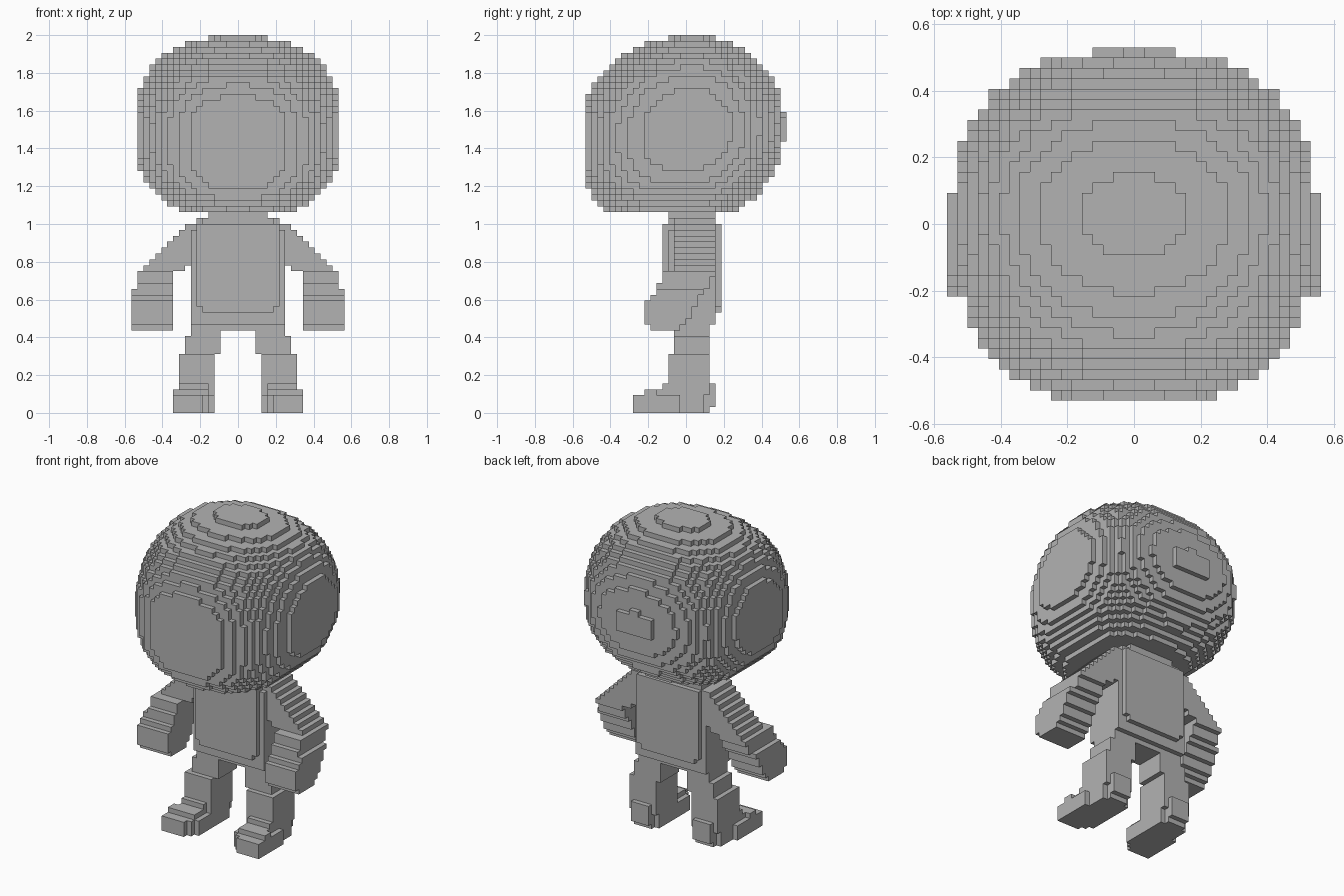
import bpy
import bmesh
import math
from mathutils import Vector

VOXEL = 1 / 32
HALF_X, HALF_Y, HEIGHT = 18, 17, 64

if "Cube" in bpy.data.objects:
    bpy.data.objects.remove(bpy.data.objects["Cube"], do_unlink=True)

grey = bpy.data.materials.new("plain grey")
grey.use_nodes = True
grey.diffuse_color = (0.45, 0.45, 0.45, 1)
grey.node_tree.nodes["Principled BSDF"].inputs["Base Color"].default_value = grey.diffuse_color


def within(v, low, high):
    return low < v < high


def oval(u, v, power):
    """Rounded-square test for offsets scaled to a unit radius."""
    return abs(u) ** power + abs(v) ** power < 1


# Shape rules: each tells whether a block centre lies inside the part

def head(x, y, z):
    """Rounded box with a full chin and a softer crown and nape."""
    if not within(z, 1.06, 2.0):
        return False
    front, low = y < 0.03, z < 1.5
    v = abs(y - 0.03) / (0.585 if front else 0.49)
    w = abs(z - 1.5) / (0.48 if low else 0.495)
    if front:
        power = 3.75 if low else 2.0
    else:
        power = 2.05 if low else 2.15
    profile = (v ** power + w ** power) ** (1 / power)
    return profile ** 2.5 + (abs(x) / 0.545) ** 2.5 < 1


def head_bump(x, y, z):
    """Small raised patch on the back of the head."""
    return within(y, 0.4, 0.53) and oval(x / 0.14, (z - 1.5) / 0.07, 3)


def neck(x, y, z):
    half = 0.16 if z > 1.03 else 0.19
    return within(z, 1.0, 1.07) and abs(x) < half and within(y, -0.095, 0.157)


def torso(x, y, z):
    """Broad chest and back panels around a slightly wider core."""
    panel = (within(y, -0.126, 0.188) and within(z, 0.53, 1.0)
             and abs(x) < min(0.22, 0.16 + (z - 0.53), 0.19 + (1.0 - z)))
    core = (within(y, -0.095, 0.157) and within(z, 0.47, 1.0)
            and abs(x) < min(0.25, 0.2 + (1.0 - z)))
    hips = within(y, -0.064, 0.126) and within(z, 0.435, 0.53) and abs(x) < 0.25
    return panel or core or hips


def arm(x, y, z):
    """Sloping sleeve ending in a square, forward-reaching hand."""
    if not within(z, 0.435, 1.02):
        return False
    outer = 0.563 if z < 0.66 else min(0.532, 0.25 + (1.0 - z) * 1.12)
    inner = 0.344 - max(0, z - 0.72) * 1.1
    if not within(x, inner, outer):
        return False
    # Bent side profile: upright shoulder, then a forward swing to the hand
    if z > 0.75:
        return within(y, -0.064, 0.157)
    start, end = Vector((0.045, 0.78)), Vector((-0.105, 0.53))
    point, axis = Vector((y, z)), end - start
    t = max(0, min(1, (point - start).dot(axis) / axis.length_squared))
    return (point - start - axis * t).length < 0.112


def leg(x, y, z):
    """Straight thigh over a wider shin."""
    if within(z, 0.31, 0.45):
        outer = 0.25 if z > 0.4 else 0.282
        return within(x, 0.093, outer) and within(y, -0.064, 0.126)
    if within(z, 0.09, 0.32):
        return oval((x - 0.215) / 0.104, (y - 0.017) / 0.118, 3.5)
    return False


def foot(x, y, z):
    """Flared toe with a raised instep and a heel block."""
    middle = 0.222 - 0.13 * y
    half = 0.102 - 0.05 * y
    toe = -0.282 if z < 0.095 else -0.22 if z < 0.125 else -0.126
    # Narrow the ends so that the sole has cut corners
    half -= max(0, -0.2 - y) * 0.6 + max(0, y - 0.06) * 0.6
    if z > 0.095:
        half -= 0.025
    sole = z < 0.157 and within(y, toe, 0.126) and abs(x - middle) < half
    heel = within(z, 0.03, 0.157) and within(y, 0.1, 0.157) and within(x, 0.155, 0.28)
    return sole or heel


def mirrored(rule):
    return lambda x, y, z: rule(-x, y, z)


PARTS = {"head": head, "head_back_bump": head_bump, "neck": neck, "torso": torso}
for name, rule in (("arm", arm), ("leg", leg), ("foot", foot)):
    PARTS["left_" + name] = rule
    PARTS["right_" + name] = mirrored(rule)

# Give each filled block to the first part that claims it
owner = {}
for i in range(-HALF_X, HALF_X):
    for j in range(-HALF_Y, HALF_Y):
        for k in range(HEIGHT):
            centre = [(n + 0.5) * VOXEL for n in (i, j, k)]
            for name, rule in PARTS.items():
                if rule(*centre):
                    owner[i, j, k] = name
                    break


def build_part(name):
    """Skin the blocks of one part, leaving out faces hidden by other blocks."""
    bm = bmesh.new()
    corners = {}

    def corner(cell):
        if cell not in corners:
            corners[cell] = bm.verts.new(Vector(cell) * VOXEL)
        return corners[cell]

    for cell in (c for c, part in owner.items() if part == name):
        for axis in range(3):
            for side in (0, 1):
                beside = list(cell)
                beside[axis] += 2 * side - 1
                if tuple(beside) in owner:
                    continue
                loop = []
                for a, b in ((0, 0), (1, 0), (1, 1), (0, 1)):
                    point = list(cell)
                    point[axis] += side
                    point[(axis + 1) % 3] += a
                    point[(axis + 2) % 3] += b
                    loop.append(corner(tuple(point)))
                bm.faces.new(loop if side else loop[::-1])

    # Merge flat patches into single faces
    bmesh.ops.dissolve_limit(bm, angle_limit=math.radians(1),
                             verts=bm.verts[:], edges=bm.edges[:])
    mesh = bpy.data.meshes.new(name)
    bm.to_mesh(mesh)
    bm.free()
    mesh.materials.append(grey)
    bpy.context.collection.objects.link(bpy.data.objects.new(name, mesh))


for part_name in PARTS:
    build_part(part_name)
